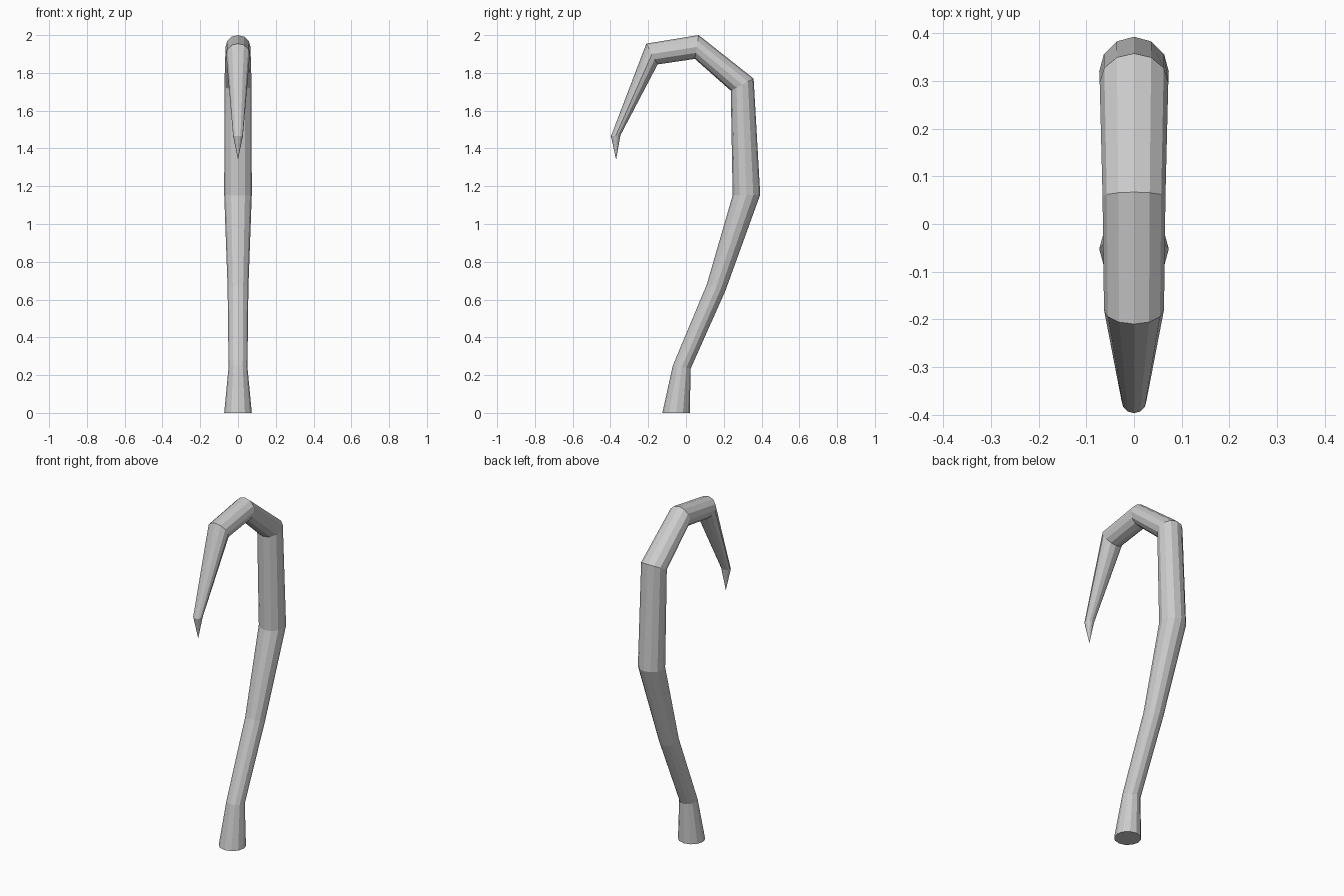
import bpy, bmesh, math
from mathutils import Vector

if "Cube" in bpy.data.objects:
    bpy.data.objects.remove(bpy.data.objects["Cube"])

SIDES = 12

# Cross-sections: outer (y, z), inner (y, z), half width in x
rings = [
    ((0.02, 0.0), (-0.125, 0.0), 0.073),
    ((0.025, 0.235), (-0.07, 0.25), 0.05),
    ((0.208, 0.645), (0.11, 0.68), 0.055),
    ((0.393, 1.155), (0.247, 1.152), 0.073),
    ((0.358, 1.77), (0.237, 1.706), 0.072),
    ((0.067, 2.0), (0.047, 1.874), 0.066),
    ((-0.21, 1.955), (-0.15, 1.845), 0.063),
    ((-0.397, 1.465), (-0.347, 1.47), 0.026),
]
tip_pos = (0, -0.37, 1.34)

bm = bmesh.new()
loops = []
for outer, inner, half in rings:
    o, i = Vector((0, *outer)), Vector((0, *inner))
    mid, arm = (o + i) / 2, (o - i) / 2
    loop = []
    for k in range(SIDES):
        a = 2 * math.pi * k / SIDES
        p = mid + arm * math.cos(a) + Vector((half * math.sin(a), 0, 0))
        loop.append(bm.verts.new(p))
    loops.append(loop)

# Shaft and hook walls
for a, b in zip(loops, loops[1:]):
    for k in range(SIDES):
        n = (k + 1) % SIDES
        bm.faces.new((a[k], a[n], b[n], b[k]))

# Flat foot and pointed tip
bm.faces.new(loops[0])
tip = bm.verts.new(tip_pos)
for k in range(SIDES):
    bm.faces.new((loops[-1][k], loops[-1][(k + 1) % SIDES], tip))

bmesh.ops.recalc_face_normals(bm, faces=bm.faces)
mesh = bpy.data.meshes.new("hooked_staff")
bm.to_mesh(mesh)
bm.free()
staff = bpy.data.objects.new("hooked_staff", mesh)
bpy.context.collection.objects.link(staff)
